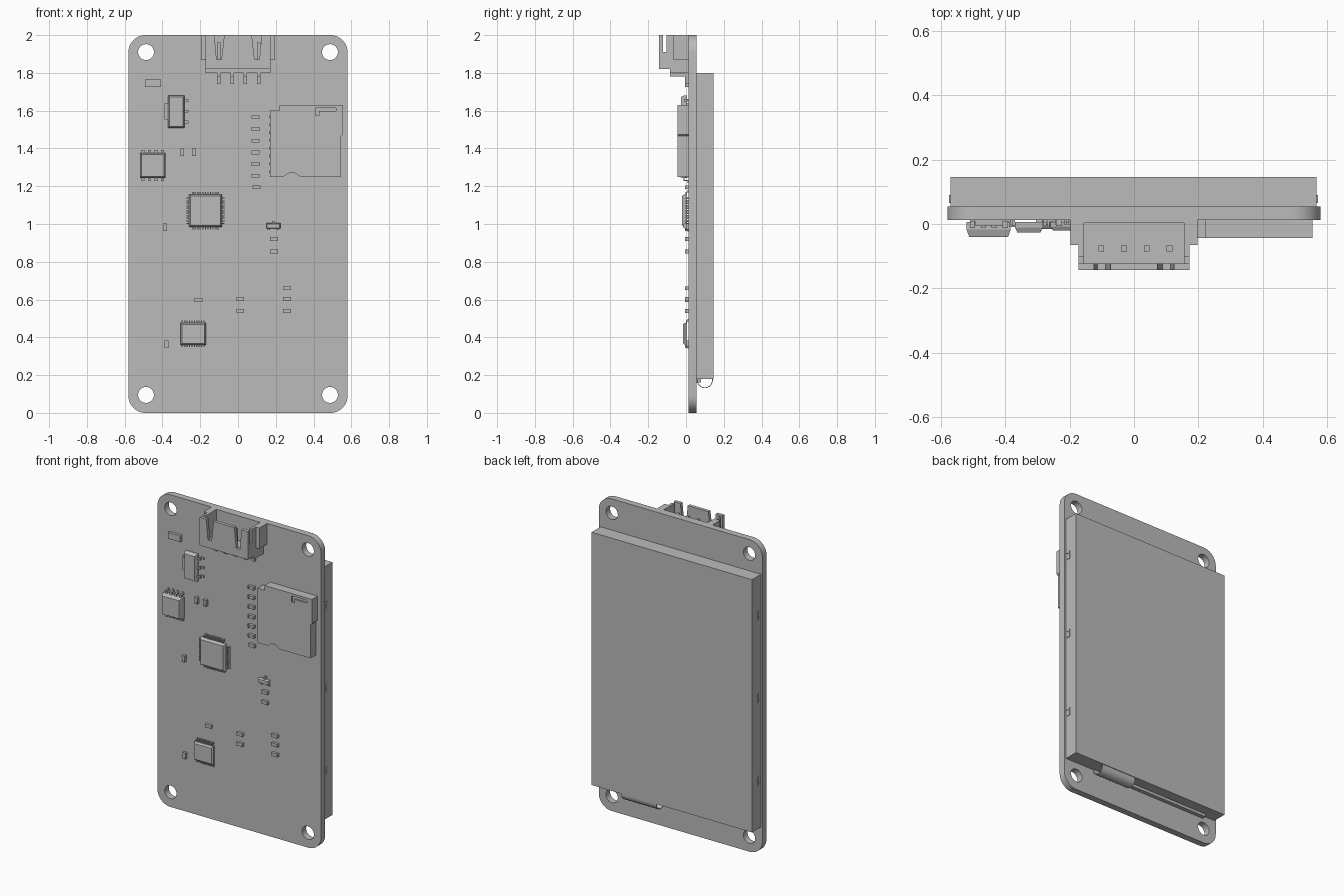
import bpy, bmesh, math
from mathutils import Vector

cube = bpy.data.objects.get("Cube")
if cube:
    bpy.data.objects.remove(cube)

grey = bpy.data.materials.new("plain grey")
grey.use_nodes = True
GREY = (0.5, 0.5, 0.5, 1)
grey.diffuse_color = GREY
grey.node_tree.nodes["Principled BSDF"].inputs["Base Color"].default_value = GREY

FACE = 0.013      # front surface of the board
BACK = 0.055      # rear surface of the board


def finish(name, bm, smooth=False):
    bmesh.ops.recalc_face_normals(bm, faces=bm.faces)
    mesh = bpy.data.meshes.new(name)
    bm.to_mesh(mesh)
    bm.free()
    mesh.materials.append(grey)
    obj = bpy.data.objects.new(name, mesh)
    bpy.context.collection.objects.link(obj)
    if smooth:
        bpy.ops.object.select_all(action='DESELECT')
        obj.select_set(True)
        bpy.context.view_layer.objects.active = obj
        bpy.ops.object.shade_smooth_by_angle(angle=math.radians(30))
    return obj


def add_box(bm, x0, x1, y0, y1, z0, z1):
    verts = bmesh.ops.create_cube(bm, size=1)["verts"]
    lo, hi = Vector((x0, y0, z0)), Vector((x1, y1, z1))
    for v in verts:
        v.co = Vector([lo[i] + (v.co[i] + 0.5) * (hi[i] - lo[i]) for i in range(3)])
    return verts


def boxes(name, items):
    bm = bmesh.new()
    for item in items:
        add_box(bm, *item)
    return finish(name, bm)


def plate(name, loops, start, end, axis="y", smooth=False):
    """Fill outlines (later loops are holes) and extrude along an axis."""
    bm = bmesh.new()
    edges = []
    for loop in loops:
        vs = [bm.verts.new((a, start, b) if axis == "y" else (start, a, b)) for a, b in loop]
        edges += [bm.edges.new((vs[i - 1], vs[i])) for i in range(len(vs))]
    bmesh.ops.triangle_fill(bm, edges=edges, use_beauty=True)
    geom = bmesh.ops.extrude_face_region(bm, geom=bm.faces[:])["geom"]
    shift = Vector((0, end - start, 0)) if axis == "y" else Vector((end - start, 0, 0))
    bmesh.ops.translate(bm, vec=shift, verts=[g for g in geom if isinstance(g, bmesh.types.BMVert)])
    return finish(name, bm, smooth)


def arc(cx, cz, r, a0, a1, n):
    return [(cx + r * math.cos(math.radians(a0 + (a1 - a0) * i / n)),
             cz + r * math.sin(math.radians(a0 + (a1 - a0) * i / n))) for i in range(n + 1)]


# Circuit board with rounded corners and mounting holes
R = 0.09
outline = []
for k, (sx, cz) in enumerate([(1, 2 - R), (-1, 2 - R), (-1, R), (1, R)]):
    outline += arc(sx * (0.58 - R), cz, R, 90 * k, 90 * k + 90, 10)
holes = [arc(x, z, 0.042, 0, 350, 35) for x in (-0.487, 0.487) for z in (0.095, 1.91)]
plate("circuit_board", [outline] + holes, FACE, BACK, smooth=True)

# Display module with side clips
boxes("display_module", [(-0.57, 0.567, BACK, 0.146, 0.18, 1.80)])
boxes("display_clips", [(x - 0.004, x + 0.004, 0.066, y1, z + dz, z + dz + 0.012)
                        for x in (-0.57, 0.567) for z in (0.46, 0.99, 1.52)
                        for dz, y1 in ((0, 0.09), (0.04, 0.09))]
      + [(x - 0.004, x + 0.004, 0.082, 0.09, z, z + 0.05)
         for x in (-0.57, 0.567) for z in (0.46, 0.99, 1.52)])

# Folded ribbon cable under the display, with its socket
outer = arc(0.1, 0.173, 0.042, 0, -180, 14)
inner = arc(0.1, 0.173, 0.038, -180, 0, 14)
plate("ribbon_cable", [[(0.142, 0.185)] + outer + [(0.058, 0.185), (0.062, 0.185)]
                       + inner + [(0.138, 0.185)]], 0.11, 0.36, axis="x", smooth=True)
boxes("ribbon_socket", [(-0.48, 0.30, BACK, 0.08, 0.162, 0.182)])


# Chip body: front edges tapered inward
def chip(name, x0, x1, z0, z1, top, foot=0.006, taper=0.008):
    bm = bmesh.new()
    mid = (top + foot) / 2
    add_box(bm, x0, x1, mid, foot, z0, z1)
    cx, cz = (x0 + x1) / 2, (z0 + z1) / 2
    for v in add_box(bm, x0, x1, top, mid, z0, z1):
        if v.co.y < mid - 1e-5:
            v.co.x += taper * (1 if v.co.x < cx else -1)
            v.co.z += taper * (1 if v.co.z < cz else -1)
    return finish(name, bm)


# Bent leads: shoulder, drop and foot, leaving an edge in direction side
def leads(name, centres, edge, length, width, height, along="x", side=1):
    items = []
    for c in centres:
        for a, b, y0, y1 in ((0, 0.5, height, height + 0.005), (0.4, 0.6, height, FACE),
                             (0.5, 1, FACE - 0.006, FACE)):
            lo, hi = sorted((edge + side * a * length, edge + side * b * length))
            span = (c - width / 2, c + width / 2)
            items.append((*span, y0, y1, lo, hi) if along == "x" else (lo, hi, y0, y1, *span))
    return boxes(name, items)


def spread(a, b, n):
    return [a + (b - a) * i / (n - 1) for i in range(n)]


# Voltage regulator
chip("regulator_body", -0.37, -0.283, 1.507, 1.68, -0.027)
leads("regulator_leads", (1.54, 1.597, 1.656), -0.283, 0.035, 0.014, -0.01, "z", 1)
leads("regulator_tab", (1.597,), -0.37, 0.03, 0.085, -0.01, "z", -1)

# Eight-lead memory chip
chip("memory_body", -0.52, -0.383, 1.243, 1.375, -0.04)
# Square processor
chip("processor_body", -0.26, -0.085, 0.983, 1.157, -0.02)
# Driver chip
chip("driver_body", -0.305, -0.17, 0.36, 0.477, -0.016)
for s, word in ((1, "upper"), (-1, "lower")):
    leads("memory_leads_" + word, spread(-0.502, -0.4, 4), 1.375 if s > 0 else 1.243,
          0.027, 0.016, -0.012, "x", s)
    leads("processor_leads_" + word, spread(-0.24, -0.105, 11), 1.157 if s > 0 else 0.983,
          0.022, 0.007, -0.003, "x", s)
    leads("processor_leads_side_" + word, spread(1.003, 1.137, 11), -0.085 if s > 0 else -0.26,
          0.022, 0.007, -0.003, "z", s)
    leads("driver_leads_" + word, spread(-0.295, -0.18, 10), 0.477 if s > 0 else 0.36,
          0.02, 0.006, -0.001, "x", s)

# Small transistor
chip("transistor_body", 0.15, 0.224, 0.975, 1.005, -0.012, taper=0.004)
leads("transistor_lead_upper", (0.188,), 1.005, 0.015, 0.016, -0.003, "x", 1)
leads("transistor_leads_lower", (0.163, 0.211), 0.975, 0.012, 0.014, -0.003, "x", -1)

# Resistors and capacitors: centres of lying and standing parts
lying = [(0.093, z) for z in spread(1.255, 1.565, 6)] + [(0.097, 1.195)]
lying += [(0.19, 0.92), (0.19, 0.855), (-0.21, 0.597), (0.012, 0.603), (0.012, 0.54)]
lying += [(0.26, z) for z in (0.66, 0.603, 0.54)]
standing = [(-0.295, 1.38), (-0.233, 1.38), (-0.386, 0.982), (-0.379, 0.363)]


def passive(x, z, w, h):
    # body plus slightly raised end caps
    parts = [(x - w, x + w, -0.004, FACE, z - h, z + h)]
    for s in (-1, 1):
        if w > h:
            parts.append((x + s * w * 0.8 - w * 0.2, x + s * w * 0.8 + w * 0.2, -0.006, FACE, z - h, z + h))
        else:
            parts.append((x - w, x + w, -0.006, FACE, z + s * h * 0.8 - h * 0.2, z + s * h * 0.8 + h * 0.2))
    return parts


small = [b for x, z in lying for b in passive(x, z, 0.021, 0.01)]
small += [b for x, z in standing for b in passive(x, z, 0.01, 0.02)]
boxes("small_components", small + passive(-0.45, 1.745, 0.043, 0.02))

# Memory card socket: metal shell with a latch slot, contacts along one side
shell = [(0.17, 1.25), (0.24, 1.25), (0.27, 1.27), (0.30, 1.27), (0.33, 1.25), (0.545, 1.25),
         (0.545, 1.465), (0.555, 1.475), (0.555, 1.63), (0.22, 1.63), (0.22, 1.6), (0.17, 1.6)]
latch = [(0.41, 1.575), (0.43, 1.575), (0.43, 1.597), (0.52, 1.597), (0.52, 1.615), (0.41, 1.615)]
plate("card_socket_shell", [shell, latch], -0.044, -0.034)
plate("card_socket_core", [shell], -0.034, FACE)
boxes("card_socket_contacts", [(0.163, 0.172, -0.005, FACE, z, z + 0.014) for z in spread(1.27, 1.56, 8)])

# Cable connector: slotted front wall, notched side walls, back, floor and ears
wall = [(-0.165, 1.82), (0.165, 1.82), (0.165, 2)]
for s in (1, -1):
    slot = [(0.125, 2), (0.113, 1.87), (0.088, 1.87), (0.073, 2)]
    wall += slot if s > 0 else [(-x, z) for x, z in reversed(slot)]
wall += [(-0.165, 2)]
plate("connector_front_wall", [wall], -0.143, -0.122)
cheek = [(-0.143, 1.82), (-0.085, 1.82), (-0.085, 1.80), (FACE, 1.80), (FACE, 2),
         (-0.103, 2), (-0.103, 1.91), (-0.122, 1.91), (-0.122, 2), (-0.143, 2)]
for s, word in ((1, "left"), (-1, "right")):
    plate("connector_side_wall_" + word, [cheek], s * 0.155, s * 0.172, axis="x")
    boxes("connector_ear_" + word, [(*sorted((s * 0.165, s * 0.197)), -0.065, FACE, 1.867, 2)])
boxes("connector_shell", [(-0.165, 0.165, 0.003, FACE, 1.80, 2),
                          (-0.165, 0.165, -0.122, 0.003, 1.82, 1.84),
                          (-0.165, 0.165, -0.085, 0.003, 1.80, 1.82)])
pin_xs = spread(-0.102, 0.11, 4)
boxes("connector_pins", [(x - 0.009, x + 0.009, -0.085, -0.067, 1.79, 1.96) for x in pin_xs]
      + [(x - 0.009, x + 0.009, -0.085, 0.0, 1.78, 1.798) for x in pin_xs]
      + [(x - 0.009, x + 0.009, -0.005, FACE, 1.74, 1.80) for x in pin_xs])
